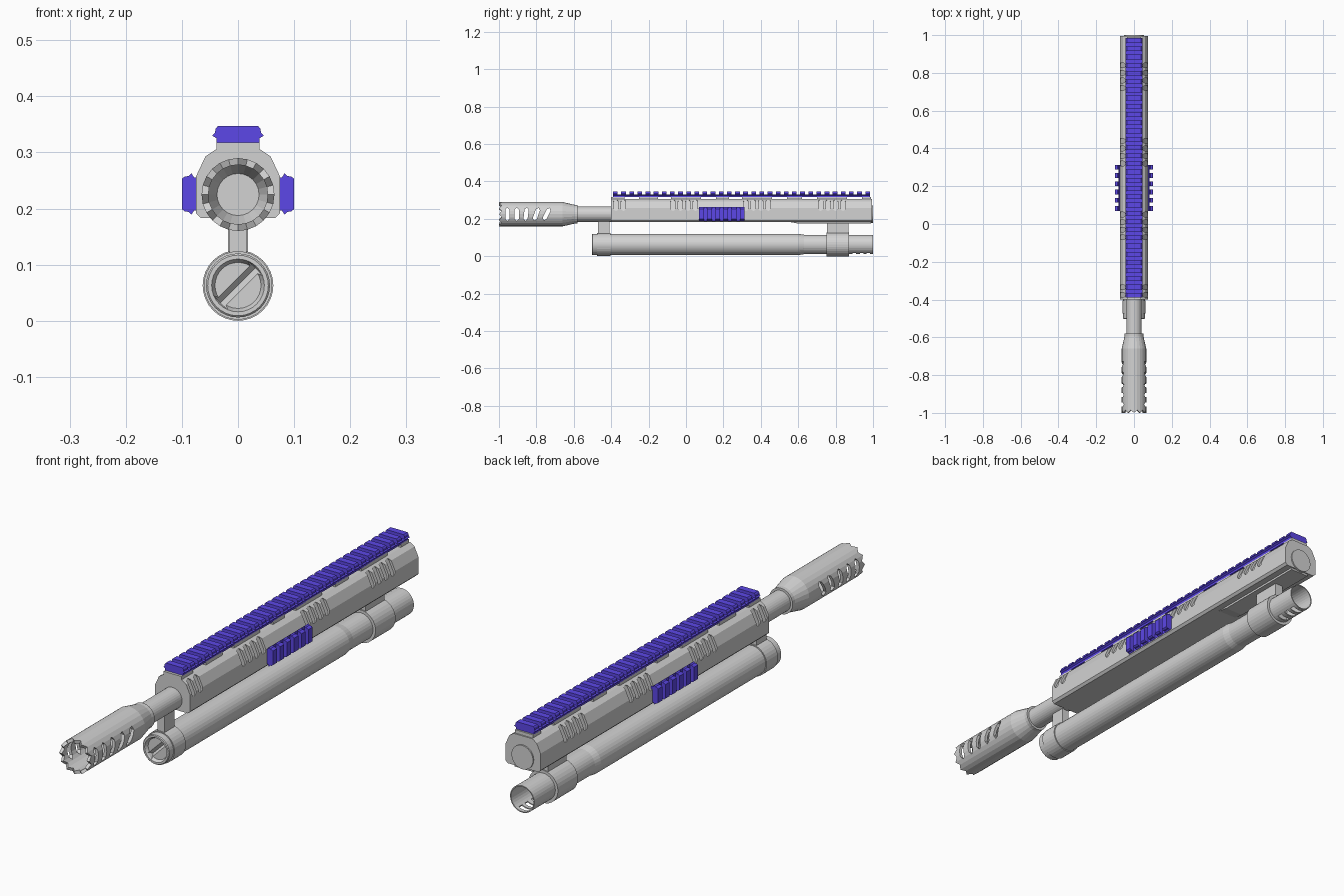
import bpy, bmesh, math
from mathutils import Matrix

if "Cube" in bpy.data.objects:
    bpy.data.objects.remove(bpy.data.objects["Cube"])

BORE_Z = 0.225
TUBE_Z = 0.063


def material(name, rgb):
    m = bpy.data.materials.new(name)
    m.use_nodes = True
    m.diffuse_color = (*rgb, 1)
    m.node_tree.nodes["Principled BSDF"].inputs["Base Color"].default_value = (*rgb, 1)
    return m


GREY = material("light grey metal", (0.65, 0.65, 0.65))
PURPLE = material("purple rail", (0.11, 0.065, 0.82))


def finish(name, bm, mat=GREY):
    bmesh.ops.remove_doubles(bm, verts=bm.verts, dist=1e-6)
    bmesh.ops.recalc_face_normals(bm, faces=bm.faces)
    me = bpy.data.meshes.new(name)
    bm.to_mesh(me)
    bm.free()
    me.materials.append(mat)
    ob = bpy.data.objects.new(name, me)
    bpy.context.collection.objects.link(ob)
    return ob


def prism(bm, pts, a, b, axis="y"):
    """Extrude a 2D outline from a to b: (x,z) along y, or (y,z) along x."""
    def place(p, t):
        return (p[0], t, p[1]) if axis == "y" else (t, p[0], p[1])
    ends = [[bm.verts.new(place(p, t)) for p in pts] for t in (a, b)]
    for e in ends:
        bm.faces.new(e)
    n = len(pts)
    for i in range(n):
        j = (i + 1) % n
        bm.faces.new((ends[0][i], ends[0][j], ends[1][j], ends[1][i]))
    return ends[0] + ends[1]


def box(bm, x, y, z):
    return prism(bm, [(x[0], z[0]), (x[1], z[0]), (x[1], z[1]), (x[0], z[1])], *y)


def mirrored(half):
    return half + [(-x, z) for x, z in reversed(half)]


def lathe(bm, profile, z, seg=32):
    """Turn a (y, radius) profile about a line parallel to y."""
    rings = []
    for i in range(seg):
        a = 2 * math.pi * i / seg
        rings.append([bm.verts.new((r * math.sin(a), y, z + r * math.cos(a))) for y, r in profile])
    for i in range(seg):
        p, q = rings[i], rings[(i + 1) % seg]
        for k in range(len(profile) - 1):
            if profile[k][1] == 0:
                bm.faces.new((p[k], p[k + 1], q[k + 1]))
            elif profile[k + 1][1] == 0:
                bm.faces.new((p[k], p[k + 1], q[k]))
            else:
                bm.faces.new((p[k], p[k + 1], q[k + 1], q[k]))
    return rings


def turned(name, profile, z, seg=32):
    bm = bmesh.new()
    lathe(bm, profile, z, seg)
    return finish(name, bm)


def carve(ob, bm):
    """Subtract the cutter mesh and bake the result."""
    cutter = finish("cutter", bm)
    cutter.hide_render = True
    mod = ob.modifiers.new("cut", "BOOLEAN")
    mod.operation = "DIFFERENCE"
    mod.solver = "EXACT"
    mod.object = cutter
    dg = bpy.context.evaluated_depsgraph_get()
    me = bpy.data.meshes.new_from_object(ob.evaluated_get(dg))
    ob.modifiers.clear()
    ob.data = me
    bpy.data.objects.remove(cutter)


def capsule(half, r, steps=6):
    pts = []
    for cz, start in ((half - r, 0), (r - half, math.pi)):
        for i in range(steps + 1):
            a = start + math.pi * i / steps
            pts.append((r * math.cos(a), cz + r * math.sin(a)))
    return pts


# Housing: faceted shroud with shallow grooves following its sloped shoulders
bm = bmesh.new()
prism(bm, mirrored([(0.066, 0.183), (0.075, 0.192), (0.075, 0.257),
                    (0.058, 0.293), (0.04, 0.305)]), -0.4, 0.995)
housing = finish("housing", bm)
bm = bmesh.new()
slope = math.atan2(0.017, 0.036)
for first, count in ((-0.375, 2), (-0.07, 4), (0.32, 4), (0.72, 4)):
    for i in range(count):
        for s in (-1, 1):
            vs = prism(bm, capsule(0.033, 0.0125), -s * 0.009, s * 0.04, "x")
            bmesh.ops.transform(bm, verts=vs, matrix=Matrix.Translation(
                (s * 0.0665, first + i * 0.04, 0.275)) @ Matrix.Rotation(-s * slope, 4, "Y"))
carve(housing, bm)

# Rail supports, leaving see-through gaps
bm = bmesh.new()
edges = [-0.4, -0.33, -0.25, -0.15, -0.08, 0.08, 0.16, 0.23, 0.3,
         0.46, 0.54, 0.62, 0.7, 0.86, 0.94, 0.99]
for a, b in zip(edges[::2], edges[1::2]):
    box(bm, (-0.038, 0.038), (a, b), (0.303, 0.318))
finish("rail_supports", bm)


# Accessory rails: grooved base with raised teeth
def rail(name, start, count, origin, turn, width):
    pitch = 0.0435
    base = mirrored([(width - 0.008, 0), (width - 0.008, 0.009), (width, 0.014)])
    tooth = mirrored([(width, 0.014), (width - 0.005, 0.019),
                      (width - 0.006, 0.026), (width - 0.01, 0.031)])
    bm = bmesh.new()
    prism(bm, base, start, start + pitch * (count - 1) + 0.025)
    for i in range(count):
        prism(bm, tooth, start + i * pitch, start + i * pitch + 0.025)
    bm.transform(Matrix.Translation(origin) @ Matrix.Rotation(turn, 4, "Y"))
    finish(name, bm, PURPLE)


rail("top_rail", -0.39, 32, (0, 0, 0.316), 0, 0.046)
rail("left_rail", 0.07, 6, (0.069, 0, 0.226), math.pi / 2, 0.037)
rail("right_rail", 0.07, 6, (-0.069, 0, 0.226), -math.pi / 2, 0.037)

# Barrel, and the round plug in the rear of the housing
turned("barrel", [(-0.6, 0), (-0.6, 0.041), (-0.35, 0.041), (-0.35, 0)], BORE_Z)
turned("rear_plug", [(0.95, 0), (0.95, 0.046), (1, 0.046), (1, 0)], BORE_Z)

# Muzzle device: hollow, crowned and ported
bm = bmesh.new()
rings = lathe(bm, [(-0.66, 0), (-0.66, 0.0375), (-0.7, 0.053), (-1, 0.053), (-1, 0.065),
                   (-0.66, 0.065), (-0.595, 0.05), (-0.58, 0.05), (-0.58, 0)], BORE_Z, 24)
for ring in rings[1::2]:
    for v in ring[3:5]:
        v.co.y += 0.015
muzzle = finish("muzzle", bm)
bm = bmesh.new()
for y, lean in ((-0.955, 0), (-0.905, 0), (-0.855, 0.12), (-0.8, 0.35), (-0.745, 0.45)):
    vs = prism(bm, capsule(0.036, 0.011, 2), -0.1, 0.1, "x")
    bmesh.ops.transform(bm, verts=vs, matrix=Matrix.Translation((0, y, BORE_Z))
                        @ Matrix.Rotation(-lean, 4, "X"))
carve(muzzle, bm)

# Lower tube: steps down near the rear and is open at the end
tube = turned("lower_tube", [(-0.42, 0), (-0.42, 0.057), (0.6, 0.057), (0.63, 0.052),
                             (1, 0.052), (1, 0.048), (0.86, 0.048), (0.86, 0)], TUBE_Z)
bm = bmesh.new()
for y in (0.9, 0.94, 0.975):
    box(bm, (-0.025, 0.025), (y - 0.01, y + 0.01), (0, 0.025))
carve(tube, bm)

# Front cap with a diagonal V-shaped screwdriver slot
cap = turned("tube_cap", [(-0.49, 0), (-0.49, 0.041), (-0.503, 0.047), (-0.503, 0.054),
                          (-0.5, 0.057), (-0.41, 0.057), (-0.41, 0)], TUBE_Z)
bm = bmesh.new()
prism(bm, [(-0.51, -0.022), (-0.51, 0.022), (-0.474, 0)], -0.044, 0.044, "x")
bm.transform(Matrix.Translation((0, 0, TUBE_Z)) @ Matrix.Rotation(-math.pi / 4, 4, "Y"))
carve(cap, bm)


# Clamps joining the tube to the barrel and housing
def clamp(name, y0, y1, r, half_width, top):
    bm = bmesh.new()
    lathe(bm, [(y0, 0.05), (y0, r), (y1, r), (y1, 0.05), (y0, 0.05)], TUBE_Z)
    box(bm, (-half_width, half_width), (y0 + 0.004, y1 - 0.004), (0.115, top))
    finish(name, bm)


clamp("front_clamp", -0.475, -0.405, 0.061, 0.015, 0.2)
clamp("rear_clamp", 0.75, 0.872, 0.063, 0.018, 0.185)

# Mounting plate under the housing
bm = bmesh.new()
prism(bm, [(0.55, 0.184), (0.6, 0.175), (0.99, 0.175), (0.99, 0.184)], -0.04, 0.04, "x")
finish("mounting_plate", bm)
